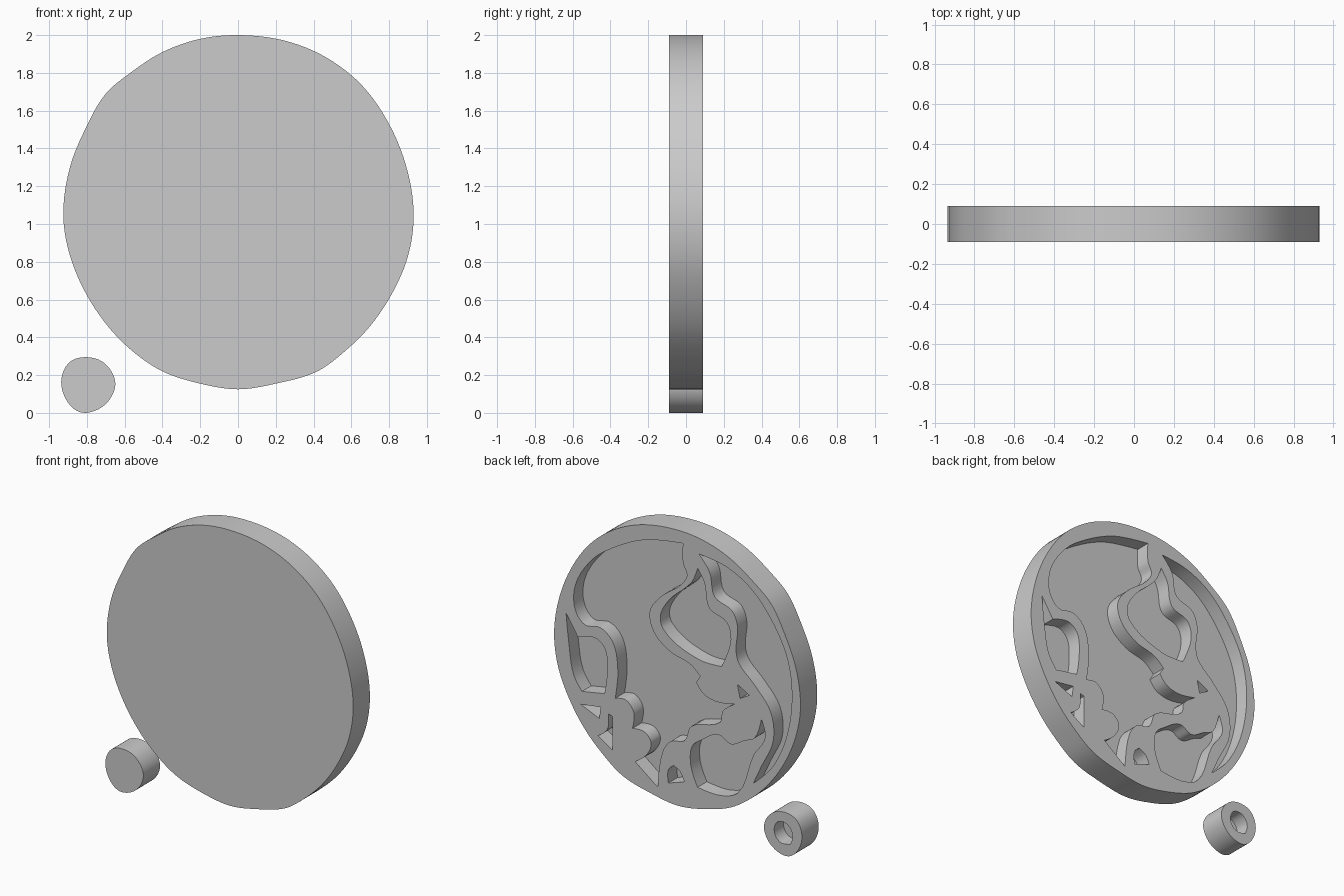
import bpy
import bmesh
from mathutils import Vector

default_cube = bpy.data.objects.get("Cube")
if default_cube:
    bpy.data.objects.remove(default_cube, do_unlink=True)

FRONT, BACK, FLOOR = -.09, .09, -.01
CORNER = 1.1  # turns sharper than this stay pointed


def make_material(name, colour):
    material = bpy.data.materials.new(name)
    material.use_nodes = True
    material.diffuse_color = colour
    shader = material.node_tree.nodes["Principled BSDF"]
    shader.inputs["Base Color"].default_value = colour
    shader.inputs["Roughness"].default_value = .7
    return material


def smooth_outline(points, steps):
    """Closed curve through the points, keeping sharp corners sharp."""
    points = [Vector(p) for p in points]
    count = len(points)
    tangents = []
    for i, point in enumerate(points):
        before = point - points[i - 1]
        after = points[(i + 1) % count] - point
        if before.angle(after) > CORNER:
            tangents.append(Vector((0, 0)))
        else:
            tangents.append((before.normalized() + after.normalized()).normalized())
    outline = []
    for i, start in enumerate(points):
        following = (i + 1) % count
        end = points[following]
        length = (end - start).length
        leave, arrive = tangents[i] * length, tangents[following] * length
        for step in range(steps):
            t = step / steps
            near = (1 - t) ** 2
            far = t * t
            outline.append(start * near * (1 + 2 * t) + leave * near * t
                           + end * far * (3 - 2 * t) - arrive * far * (1 - t))
    return outline


def add_prism(mesh, outline, y_from, y_to):
    """Extrude a front-plane outline along y."""
    face = mesh.faces.new([mesh.verts.new((p.x, y_from, p.y)) for p in outline])
    extruded = bmesh.ops.extrude_face_region(mesh, geom=[face], use_keep_orig=True)
    moved = [v for v in extruded["geom"] if isinstance(v, bmesh.types.BMVert)]
    bmesh.ops.translate(mesh, verts=moved, vec=(0, y_to - y_from, 0))


def make_object(name, outlines, y_from, y_to, steps):
    mesh = bmesh.new()
    for points in outlines:
        add_prism(mesh, smooth_outline(points, steps), y_from, y_to)
    bmesh.ops.recalc_face_normals(mesh, faces=mesh.faces[:])
    data = bpy.data.meshes.new(name)
    mesh.to_mesh(data)
    mesh.free()
    item = bpy.data.objects.new(name, data)
    bpy.context.collection.objects.link(item)
    return item


def carved_body(name, outline, recesses, material):
    """Solid slab with pockets sunk into its back."""
    body = make_object(name, [outline], FRONT, BACK, 6)
    body.data.materials.append(material)
    cutter = make_object(name + "_cutter", recesses, FLOOR, BACK * 2, 5)
    cutter.data.materials.append(material)
    cutter.hide_render = True
    carve = body.modifiers.new("pockets", "BOOLEAN")
    carve.operation = "DIFFERENCE"
    carve.solver = "EXACT"
    carve.object = cutter
    bpy.ops.object.select_all(action="DESELECT")
    body.select_set(True)
    bpy.context.view_layer.objects.active = body
    bpy.ops.object.modifier_apply(modifier=carve.name)
    bpy.data.objects.remove(cutter, do_unlink=True)
    bpy.ops.object.shade_smooth_by_angle()
    return body


grey = make_material("plain grey", (.6, .6, .6, 1))

# Slightly uneven round outline of the disc
disc_outline = [
    (0, 2), (.25, 1.97), (.47, 1.88), (.66, 1.73), (.81, 1.51), (.9, 1.27),
    (.93, 1.04), (.9, .83), (.82, .64), (.7, .46), (.57, .33), (.42, .22),
    (.2, .155), (0, .125), (-.2, .155), (-.4, .22), (-.55, .32), (-.69, .46),
    (-.82, .66), (-.9, .87), (-.925, 1.06), (-.89, 1.3), (-.81, 1.5),
    (-.7, 1.69), (-.57, 1.8), (-.4, 1.91), (-.2, 1.98)]

# Large winding pocket from the top of the disc to its foot
main_pocket = [
    (.77, 1.42), (.64, 1.63), (.5, 1.74), (.24, 1.87), (-.04, 1.92),
    (-.04, 1.79), (-.07, 1.71), (-.03, 1.64), (.13, 1.51), (.21, 1.39),
    (.18, 1.26), (.06, 1.16), (-.1, 1.11), (-.17, 1.05), (-.14, 1),
    (-.19, .94), (-.29, .91), (-.43, .93), (-.34, .86), (-.32, .78),
    (-.1, .69), (-.05, .58), (.05, .55), (.11, .47), (.15, .21),
    (.32, .34), (.24, .4), (.2, .5), (.25, .56), (.34, .56), (.33, .67),
    (.39, .74), (.47, .73), (.45, .92), (.49, 1.11), (.58, 1.18),
    (.7, 1.17), (.77, 1.25)]

# Crescent pocket along the right rim
crescent_pocket = [
    (-.16, 1.88), (-.24, 1.78), (-.28, 1.62), (-.41, 1.56), (-.45, 1.47),
    (-.44, 1.29), (-.46, 1.22), (-.58, 1.1), (-.7, .95), (-.72, .76),
    (-.63, .56), (-.57, .43), (-.7, .56), (-.81, .78), (-.86, 1.07),
    (-.83, 1.33), (-.73, 1.54), (-.55, 1.75), (-.36, 1.85)]

# Leaf-like pockets: upper, left side and lower
upper_pocket = [
    (-.15, 1.78), (-.11, 1.68), (.07, 1.5), (.13, 1.38), (.11, 1.3),
    (-.17, 1.16), (-.33, 1.16), (-.4, 1.36), (-.37, 1.47), (-.24, 1.53),
    (-.2, 1.7)]
side_pocket = [
    (.84, 1.21), (.82, 1.02), (.78, .8), (.72, .71), (.55, .74), (.53, .9),
    (.55, 1.05), (.62, 1.1), (.75, 1.07)]
lower_pocket = [
    (-.11, .56), (-.18, .62), (-.31, .69), (-.4, .65), (-.5, .7), (-.58, .74),
    (-.63, .88), (-.66, .77), (-.57, .62), (-.45, .33), (-.32, .28),
    (-.15, .29), (-.1, .42)]

# Little wedge pockets between them
wedge_pockets = [
    [(.73, .62), (.58, .64), (.59, .56)],
    [(.6, .44), (.49, .37), (.49, .6), (.52, .61), (.53, .5)],
    [(-.45, 1.07), (-.54, 1.02), (-.47, .98)],
    [(.07, .35), (.03, .39), (-.02, .36), (-.05, .3), (.07, .26)]]

carved_body("disc", disc_outline,
            [main_pocket, crescent_pocket, upper_pocket, side_pocket, lower_pocket]
            + wedge_pockets, grey)

# Small round button beside the disc with one pocket
button_outline = [
    (-.8, .295), (-.71, .265), (-.65, .165), (-.68, .07), (-.76, .01),
    (-.84, .005), (-.91, .07), (-.935, .18), (-.89, .27)]
button_pocket = [
    (-.73, .18), (-.76, .22), (-.82, .22), (-.865, .16), (-.85, .09),
    (-.78, .08), (-.735, .12)]
carved_body("button", button_outline, [button_pocket], grey)
